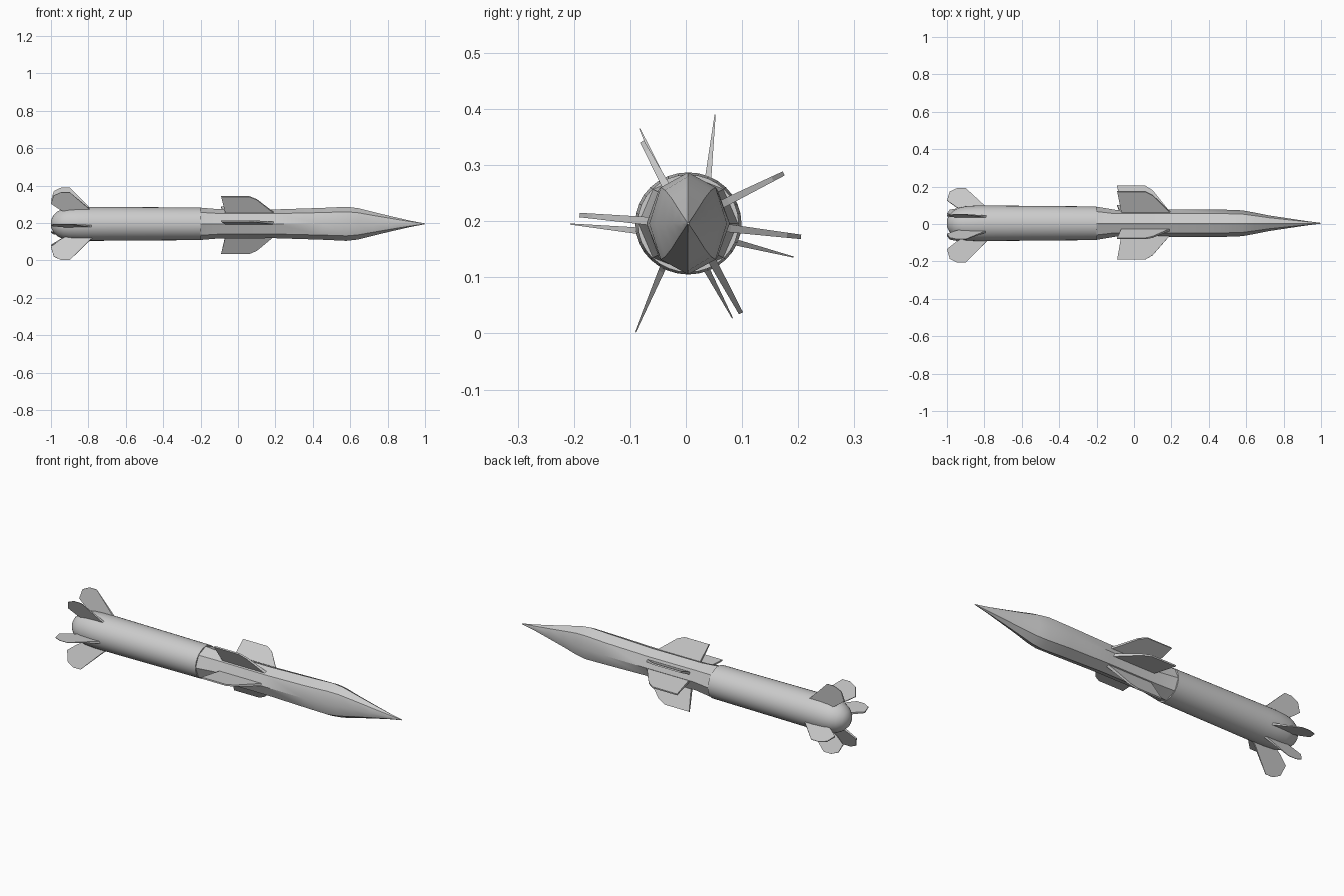
import bpy, bmesh, math
from mathutils import Vector

if "Cube" in bpy.data.objects:
    bpy.data.objects.remove(bpy.data.objects["Cube"])

CY, CZ = 0.004, 0.196   # missile axis


def finish(name, bm, smooth=None):
    bmesh.ops.recalc_face_normals(bm, faces=bm.faces)
    me = bpy.data.meshes.new(name)
    bm.to_mesh(me)
    bm.free()
    ob = bpy.data.objects.new(name, me)
    bpy.context.collection.objects.link(ob)
    if smooth:
        bpy.ops.object.select_all(action='DESELECT')
        ob.select_set(True)
        bpy.context.view_layer.objects.active = ob
        bpy.ops.object.shade_smooth_by_angle(angle=math.radians(smooth))
    return ob


def loft(name, stations, sides, smooth):
    """Elliptical rings along x: (x, half width y, half height z)."""
    bm = bmesh.new()
    rings = []
    for x, ry, rz in stations:
        rings.append([bm.verts.new((x, CY + ry * math.cos(math.tau * i / sides),
                                    CZ + rz * math.sin(math.tau * i / sides)))
                      for i in range(sides)])
    for a, b in zip(rings, rings[1:]):
        for i in range(sides):
            j = (i + 1) % sides
            bm.faces.new((a[i], a[j], b[j], b[i]))
    bm.faces.new(rings[0])
    bm.faces.new(rings[-1])
    return finish(name, bm, smooth)


def fin(name, outline, root, tip, t_root, t_tip):
    """Tapered plate; outline is (x, fraction from root to tip)."""
    root, tip = Vector((0, *root)), Vector((0, *tip))
    span = tip - root
    normal = Vector((1, 0, 0)).cross(span).normalized()
    bm = bmesh.new()
    sheets = []
    for side in (-0.5, 0.5):
        sheet = []
        for x, f in outline:
            t = t_root + (t_tip - t_root) * min(max(f, 0), 1)
            sheet.append(bm.verts.new(root + span * f + normal * t * side + Vector((x, 0, 0))))
        sheets.append(sheet)
    a, b = sheets
    bm.faces.new(a)
    bm.faces.new(b[::-1])
    for i in range(len(a)):
        j = (i + 1) % len(a)
        bm.faces.new((a[i], b[i], b[j], a[j]))
    return finish(name, bm)


# Round booster with domed tail
loft("booster_body", [(-1.0, 0.018, 0.018), (-0.988, 0.045, 0.044), (-0.965, 0.068, 0.066),
                      (-0.935, 0.083, 0.081), (-0.9, 0.091, 0.088), (-0.84, 0.095, 0.091),
                      (-0.78, 0.095, 0.091), (-0.2, 0.090, 0.087)], 32, 40)

# Faceted forward body and pointed nose
loft("nose_body", [(-0.21, 0.090, 0.087), (-0.1, 0.072, 0.078), (0.2, 0.073, 0.077),
                   (0.45, 0.074, 0.085), (0.58, 0.069, 0.091), (0.64, 0.058, 0.084),
                   (0.72, 0.042, 0.064), (0.82, 0.027, 0.040), (0.92, 0.012, 0.017),
                   (1.0, 0.002, 0.002)], 8, 40)

# Tail fins: (root, tip) in y, z
tail_outline = [(-0.76, -0.2), (-0.79, 0.0), (-0.90, 1.0), (-0.945, 1.0), (-0.985, 0.82),
                (-1.0, 0.35), (-0.95, 0.0), (-0.91, -0.2)]
tail = [((0.040, 0.280), (0.052, 0.390)), ((-0.040, 0.272), (-0.082, 0.365)),
        ((-0.095, 0.184), (-0.207, 0.195)), ((-0.044, 0.110), (-0.090, 0.002)),
        ((0.038, 0.112), (0.083, 0.027)), ((0.090, 0.162), (0.192, 0.136))]
for i, (r, t) in enumerate(tail):
    fin(f"tail_fin_{i + 1}", tail_outline, r, t, 0.011, 0.002)

# Middle wings
wing_outline = [(0.21, -0.25), (0.18, 0.0), (0.10, 0.8), (0.06, 1.0), (-0.09, 1.0),
                (-0.07, 0.0), (-0.065, -0.25)]
wings = [((0.075, 0.236), (0.174, 0.285)), ((0.080, 0.187), (0.205, 0.172)),
         ((0.052, 0.120), (0.098, 0.036)), ((-0.075, 0.201), (-0.190, 0.211)),
         ((-0.036, 0.264), (-0.078, 0.342))]
for i, (r, t) in enumerate(wings):
    fin(f"middle_wing_{i + 1}", wing_outline, r, t, 0.014, 0.008)
